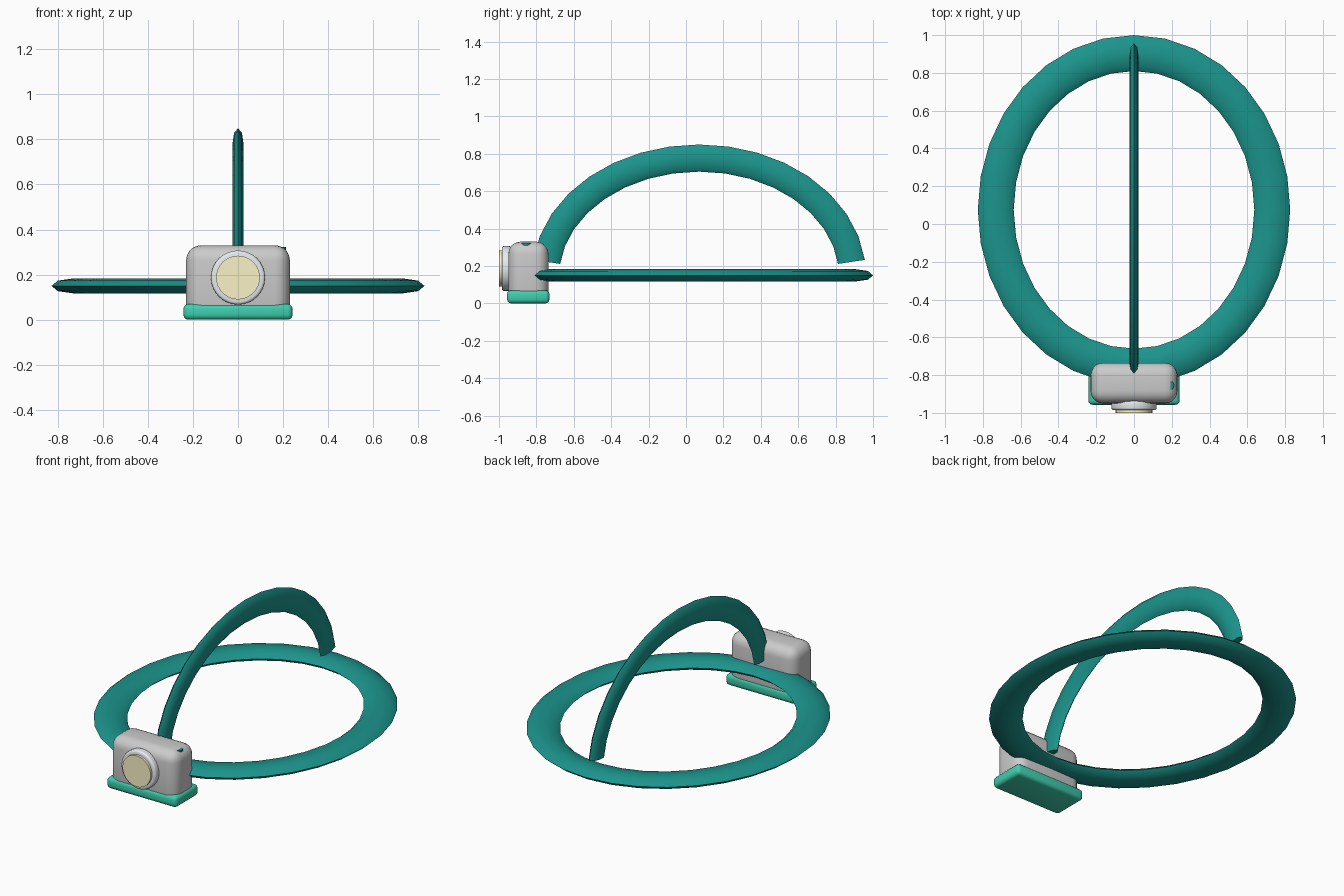
import bpy, bmesh
from math import sin, cos, pi, radians
from mathutils import Vector, Matrix

if "Cube" in bpy.data.objects:
    bpy.data.objects.remove(bpy.data.objects["Cube"])


def material(name, rgb):
    m = bpy.data.materials.new(name)
    m.diffuse_color = (*rgb, 1)
    m.use_nodes = True
    m.node_tree.nodes["Principled BSDF"].inputs["Base Color"].default_value = m.diffuse_color
    return m


TEAL = material("strap_teal", (0.011, 0.296, 0.262))
GREEN = material("base_green", (0.05, 0.62, 0.42))
SILVER = material("bezel_silver", (0.8, 0.83, 0.86))
CREAM = material("lens_cream", (0.97, 0.89, 0.57))


def finish(name, bm, mat=None, angle=35):
    bmesh.ops.recalc_face_normals(bm, faces=bm.faces)
    me = bpy.data.meshes.new(name)
    bm.to_mesh(me)
    bm.free()
    ob = bpy.data.objects.new(name, me)
    bpy.context.collection.objects.link(ob)
    if mat:
        me.materials.append(mat)
    bpy.ops.object.select_all(action='DESELECT')
    ob.select_set(True)
    bpy.context.view_layer.objects.active = ob
    bpy.ops.object.shade_smooth_by_angle(angle=radians(angle))
    return ob


def rounded_box(name, lo, hi, radius, segments, mat=None):
    lo, hi = Vector(lo), Vector(hi)
    bm = bmesh.new()
    bmesh.ops.create_cube(bm, size=1)
    for v in bm.verts:
        v.co = (lo + hi) / 2 + v.co * (hi - lo)
    bmesh.ops.bevel(bm, geom=bm.edges[:], offset=radius, segments=segments,
                    profile=0.5, affect='EDGES')
    return finish(name, bm, mat)


def disc(name, centre, radius, depth, mat, bevel=0.0, rot=Matrix(), sides=32):
    bm = bmesh.new()
    bmesh.ops.create_cone(bm, cap_ends=True, segments=sides, radius1=radius,
                          radius2=radius, depth=depth)
    if bevel:
        rims = [e for e in bm.edges if abs(e.verts[0].co.z - e.verts[1].co.z) < 1e-5]
        bmesh.ops.bevel(bm, geom=rims, offset=bevel, segments=3, profile=0.5,
                        affect='EDGES')
    bmesh.ops.transform(bm, matrix=Matrix.Translation(centre) @ rot, verts=bm.verts)
    return finish(name, bm, mat)


def strap(name, centre, u, v, ru, rv, start, end, steps, half_w, half_t, closed):
    """Sweep a flat eight-sided section along an ellipse in the u-v plane."""
    u, v, centre = Vector(u), Vector(v), Vector(centre)
    side = u.cross(v)
    bm = bmesh.new()
    rings = []
    for i in range(steps if closed else steps + 1):
        t = start + (end - start) * i / steps
        p = centre + u * ru * cos(t) + v * rv * sin(t)
        n = (u * cos(t) / ru + v * sin(t) / rv).normalized()
        rings.append([bm.verts.new(p + n * half_w * cos(k * pi / 4)
                                   + side * half_t * sin(k * pi / 4)) for k in range(8)])
    pairs = list(zip(rings, rings[1:]))
    if closed:
        pairs.append((rings[-1], rings[0]))
    else:
        bm.faces.new(rings[0])
        bm.faces.new(rings[-1])
    for a, b in pairs:
        for k in range(8):
            j = (k + 1) % 8
            bm.faces.new((a[k], a[j], b[j], b[k]))
    return finish(name, bm, TEAL, 40)


# Straps: full loop around the head and arch over the top
strap("head_strap", (0, 0.075, 0.15), (1, 0, 0), (0, 1, 0), 0.732, 0.83,
      0, 2 * pi, 32, 0.095, 0.033, True)
strap("top_strap", (0, 0.07, 0.15), (0, 1, 0), (0, 0, 1), 0.82, 0.627,
      0.115, pi - 0.115, 16, 0.0725, 0.025, False)

# Lamp housing and its base plate
rounded_box("lamp_body", (-0.23, -0.95, 0.005), (0.23, -0.735, 0.33), 0.066, 5)
rounded_box("base_plate", (-0.242, -0.957, 0), (0.242, -0.73, 0.07), 0.022, 3, GREEN)

# Lens, its bezel and the switch on the top corner
facing = Matrix.Rotation(pi / 2, 4, 'X')
disc("lens_bezel", (0, -0.96, 0.187), 0.12, 0.05, SILVER, 0.012, facing)
disc("lens", (0, -0.975, 0.187), 0.097, 0.05, CREAM, 0, facing)
disc("switch_button", (0.185, -0.855, 0.3), 0.027, 0.044, TEAL, 0, sides=16)
